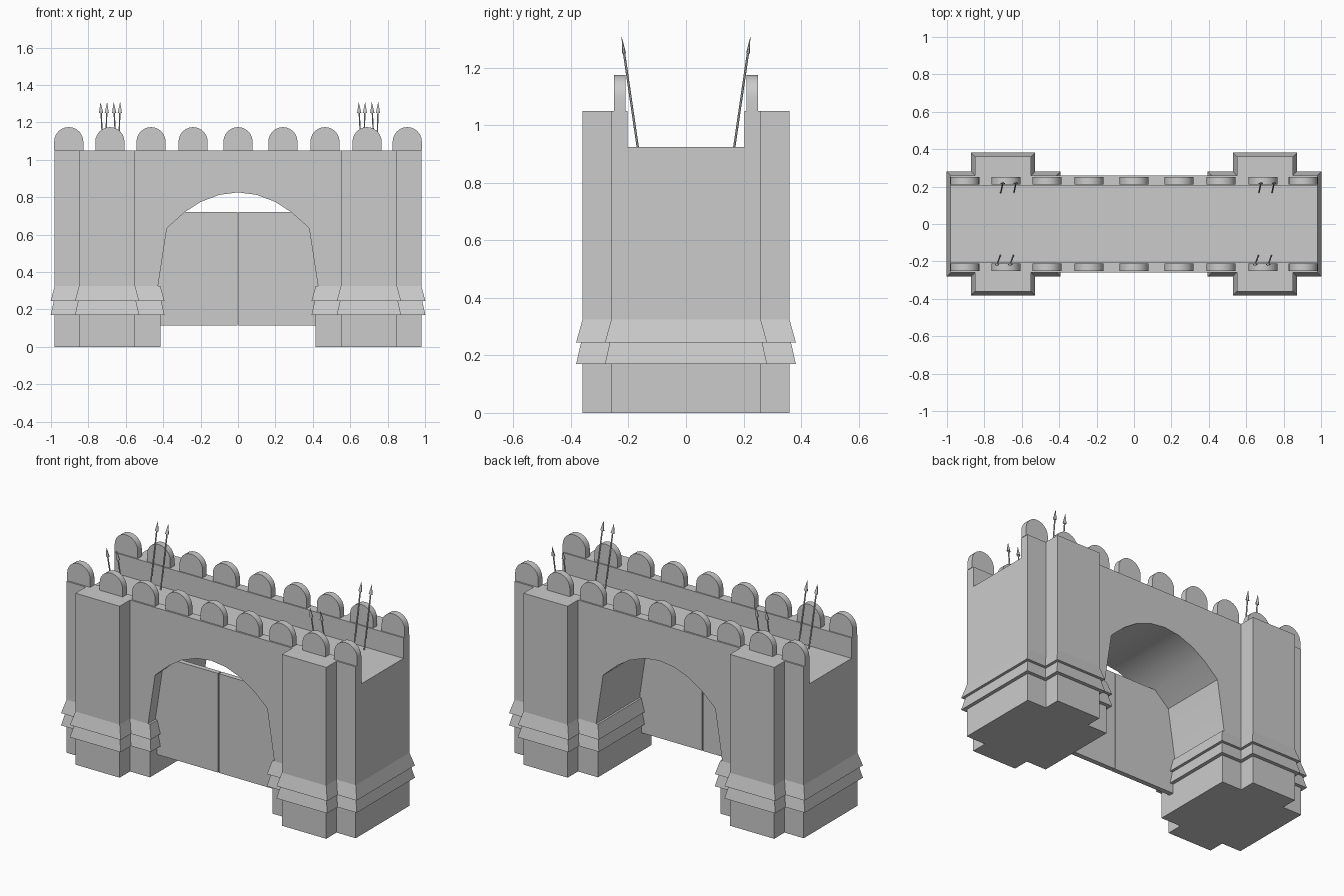
import bpy, bmesh, math
from mathutils import Vector

if "Cube" in bpy.data.objects:
    bpy.data.objects.remove(bpy.data.objects["Cube"])

stone = bpy.data.materials.new("stone_grey")
stone.use_nodes = True
GREY = (0.6, 0.6, 0.6, 1)
stone.diffuse_color = GREY
stone.node_tree.nodes["Principled BSDF"].inputs["Base Color"].default_value = GREY


def finish(name, bm, smooth=False):
    bmesh.ops.recalc_face_normals(bm, faces=bm.faces)
    mesh = bpy.data.meshes.new(name)
    bm.to_mesh(mesh)
    bm.free()
    mesh.materials.append(stone)
    ob = bpy.data.objects.new(name, mesh)
    bpy.context.collection.objects.link(ob)
    if smooth:
        bpy.ops.object.select_all(action='DESELECT')
        ob.select_set(True)
        bpy.context.view_layer.objects.active = ob
        bpy.ops.object.shade_smooth_by_angle(angle=math.radians(30))
    return ob


def loft(name, lower, upper, smooth=False):
    """Solid between two matching outlines."""
    bm = bmesh.new()
    a = [bm.verts.new(p) for p in lower]
    b = [bm.verts.new(p) for p in upper]
    bm.faces.new(a)
    bm.faces.new(b)
    for i in range(len(a)):
        j = (i + 1) % len(a)
        bm.faces.new((a[i], a[j], b[j], b[i]))
    return finish(name, bm, smooth)


def extrude_y(name, outline, y0, y1, smooth=False):
    return loft(name, [(x, y0, z) for x, z in outline],
                [(x, y1, z) for x, z in outline], smooth)


def box(name, x0, x1, y0, y1, z0, z1):
    return extrude_y(name, [(x0, z0), (x1, z0), (x1, z1), (x0, z1)], y0, y1)


def cross(side, d, z):
    """Plan of a pier with its two buttresses, grown by d."""
    quarter = [(0.98 + d, 0.26 + d), (0.85 + d, 0.26 + d), (0.85 + d, 0.36 + d),
               (0.55 - d, 0.36 + d), (0.55 - d, 0.26 + d), (0.415 - d, 0.26 + d)]
    plan = quarter + [(x, -y) for x, y in reversed(quarter)]
    return [(side * x, y, z) for x, y in plan]


# Main wall with the arched passage
FLOOR, TOP = 0.925, 1.05
arch = [(0.43, 0.17), (0.43, 0.31), (0.38, 0.635), (0.285, 0.72),
        (0.2, 0.775), (0.1, 0.813)]
wall = [(0.98, FLOOR), (0.98, 0.17)] + arch + [(0, 0.826)]
wall += [(-x, z) for x, z in reversed(arch)] + [(-0.98, 0.17), (-0.98, FLOOR)]
extrude_y("gate_wall", wall, -0.26, 0.26, smooth=True)

# Piers: base, two flared mouldings and buttresses
for side, label in ((1, "left"), (-1, "right")):
    loft(label + "_pier_base", cross(side, 0, 0), cross(side, 0, 0.17))
    loft(label + "_lower_moulding", cross(side, 0.022, 0.17), cross(side, 0.005, 0.245))
    loft(label + "_upper_moulding", cross(side, 0.022, 0.245), cross(side, 0, 0.325))
    for face, end in ((-1, "front"), (1, "back")):
        box(f"{label}_{end}_buttress", side * 0.55, side * 0.85,
            face * 0.255, face * 0.36, 0.32, TOP)

# Parapets and round-topped merlons
R, SPRING = 0.078, 1.097
for face, end in ((-1, "front"), (1, "back")):
    box(end + "_parapet", -0.98, 0.98, face * 0.203, face * 0.26, FLOOR, TOP)
    for i, cx in enumerate((-0.905, -0.685, -0.465, -0.24, 0, 0.24, 0.465, 0.69, 0.905)):
        outline = [(cx - R, TOP), (cx + R, TOP)]
        for k in range(13):
            t = math.pi * k / 12
            outline.append((cx + R * math.cos(t), SPRING + R * math.sin(t)))
        extrude_y(f"{end}_merlon_{i + 1}", outline, face * 0.21, face * 0.25, smooth=True)

# Double doors near the front of the passage
for side, label in ((1, "left"), (-1, "right")):
    box(label + "_door", side * 0.003, side * 0.425, -0.19, -0.16, 0.113, 0.72)


def spear(name, foot, tip):
    foot, tip = Vector(foot), Vector(tip)
    length = (tip - foot).length
    bm = bmesh.new()
    shaft = bmesh.ops.create_cone(bm, cap_ends=True, segments=6, radius1=0.004,
                                  radius2=0.004, depth=length - 0.05)
    bmesh.ops.translate(bm, verts=shaft["verts"], vec=(0, 0, (length - 0.05) / 2))
    head = bmesh.ops.create_cone(bm, cap_ends=True, segments=6, radius1=0.013,
                                 radius2=0, depth=0.06)
    bmesh.ops.scale(bm, verts=head["verts"], vec=(1, 0.5, 1))
    bmesh.ops.translate(bm, verts=head["verts"], vec=(0, 0, length - 0.03))
    turn = Vector((0, 0, 1)).rotation_difference(tip - foot)
    bmesh.ops.rotate(bm, verts=bm.verts, cent=(0, 0, 0), matrix=turn.to_matrix())
    bmesh.ops.translate(bm, verts=bm.verts, vec=foot)
    finish(name, bm)


# Pairs of spears leaning on the parapets
for face, end, lean, shift in ((-1, "front", 0.02, 0), (1, "back", -0.012, 0.035)):
    for x, label in ((0.645, "left"), (-0.735, "right")):
        for n in range(2):
            tx = x + shift + n * 0.07
            spear(f"{label}_{end}_spear_{n + 1}", (tx + lean, face * 0.168, FLOOR),
                  (tx, face * 0.224, 1.31))
